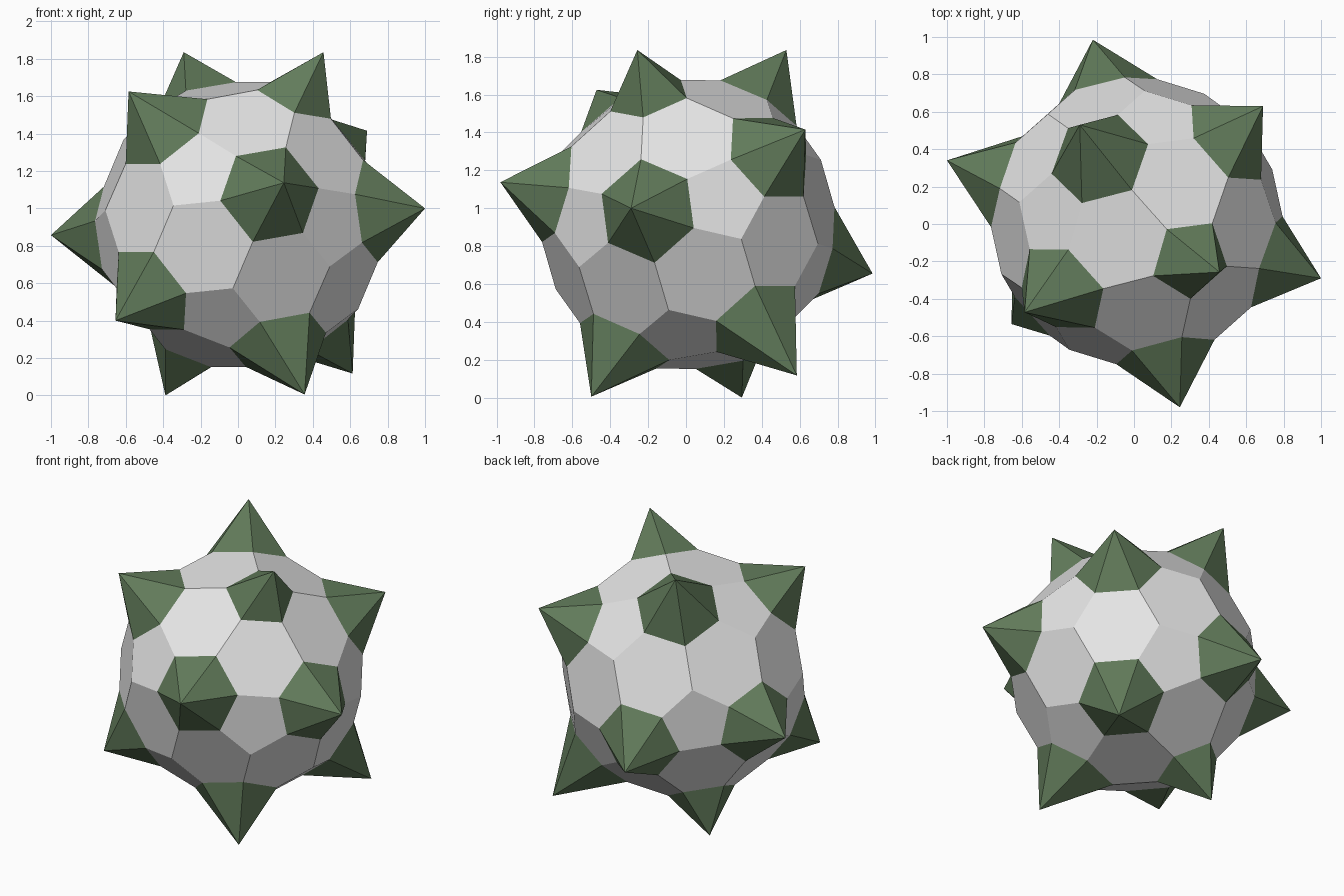
import bpy, bmesh, math
from mathutils import Vector, Matrix

if "Cube" in bpy.data.objects:
    bpy.data.objects.remove(bpy.data.objects["Cube"])

CENTRE = Vector((0.015, 0.012, 0.914))
RADIUS = 0.78

# Spike tips: upper cap tip, its ring of five, then the opposite tips
TIPS = [Vector(t) for t in (
    (0.457, -0.257, 1.835),
    (-0.29, 0.53, 1.835), (-0.585, -0.472, 1.625), (0.245, -0.98, 1.137),
    (1.0, -0.29, 1.0), (0.69, 0.63, 1.415),
    (-0.388, 0.295, 0.0), (0.356, -0.50, 0.005), (0.613, 0.585, 0.117),
    (-0.22, 0.985, 0.655), (-1.0, 0.34, 0.857), (-0.655, -0.535, 0.40))]


def material(name, rgb):
    m = bpy.data.materials.new(name)
    m.diffuse_color = (*rgb, 1.0)
    m.use_nodes = True
    m.node_tree.nodes["Principled BSDF"].inputs["Base Color"].default_value = m.diffuse_color
    return m


def make_object(name, verts, faces, mat):
    bm = bmesh.new()
    vs = [bm.verts.new(v) for v in verts]
    for f in faces:
        bm.faces.new([vs[i] for i in f])
    loose = [v for v in bm.verts if not v.link_faces]
    bmesh.ops.delete(bm, geom=loose, context='VERTS')
    me = bpy.data.meshes.new(name)
    bm.to_mesh(me)
    bm.free()
    me.materials.append(mat)
    ob = bpy.data.objects.new(name, me)
    bpy.context.collection.objects.link(ob)
    return ob


# Tilted frame: axis through the cap, turned to suit the ring of spikes
axes = [(TIPS[i] - TIPS[i + 6 if i else 6]).normalized() for i in range(6)]
axis = sum(axes[1:], Vector()).normalized()
side = (axes[3] - axis * axes[3].dot(axis)).normalized()
other = axis.cross(side)
s = c = 0.0
for d in axes[1:]:
    a = 5 * math.atan2(d.dot(other), d.dot(side))
    s += math.sin(a)
    c += math.cos(a)
ring_angle = math.atan2(s, c) / 5
frame = Matrix((side, other, axis)).transposed()

# Geodesic sphere whose dual is the 42-sided ball
geo = bmesh.new()
bmesh.ops.create_icosphere(geo, subdivisions=2, radius=1.0)
for v in geo.verts:
    v.co.normalize()
start = next(v.co for v in geo.verts if abs(v.co.z - 0.5257) < 0.02)
turn = Matrix.Rotation(ring_angle - math.atan2(start.y, start.x), 3, 'Z')
for v in geo.verts:
    v.co = frame @ (turn @ v.co)
geo.verts.index_update()
geo.faces.index_update()

# Ball corners, one for each geodesic triangle
corners = []
for f in geo.faces:
    p = sum((v.co * (1.135 if len(v.link_edges) == 5 else 1.0) for v in f.verts), Vector())
    corners.append(CENTRE + p.normalized() * RADIUS)


def panel(v):
    """Corner indices around one geodesic point, counter-clockwise."""
    n = v.co.normalized()
    u = n.orthogonal().normalized()
    w = n.cross(u)

    def angle(f):
        d = corners[f.index] - CENTRE
        return math.atan2(d.dot(w), d.dot(u))
    return [f.index for f in sorted(v.link_faces, key=angle)]


panels = {v.index: panel(v) for v in geo.verts}
spiked = {}
for t in TIPS:
    d = (t - CENTRE).normalized()
    spiked[max(geo.verts, key=lambda v: v.co.dot(d)).index] = t
geo.free()

grey = material("light grey", (0.78, 0.78, 0.78))
green = material("moss green", (0.122, 0.2, 0.104))

# Plain panels of the ball
make_object("ball", corners, [p for i, p in panels.items() if i not in spiked], grey)

# Pyramid spikes on the remaining panels
for n, (i, tip) in enumerate(spiked.items()):
    base = [corners[k] for k in panels[i]]
    m = len(base)
    make_object(f"spike_{n + 1}", base + [tip],
                [(k, (k + 1) % m, m) for k in range(m)], green)
